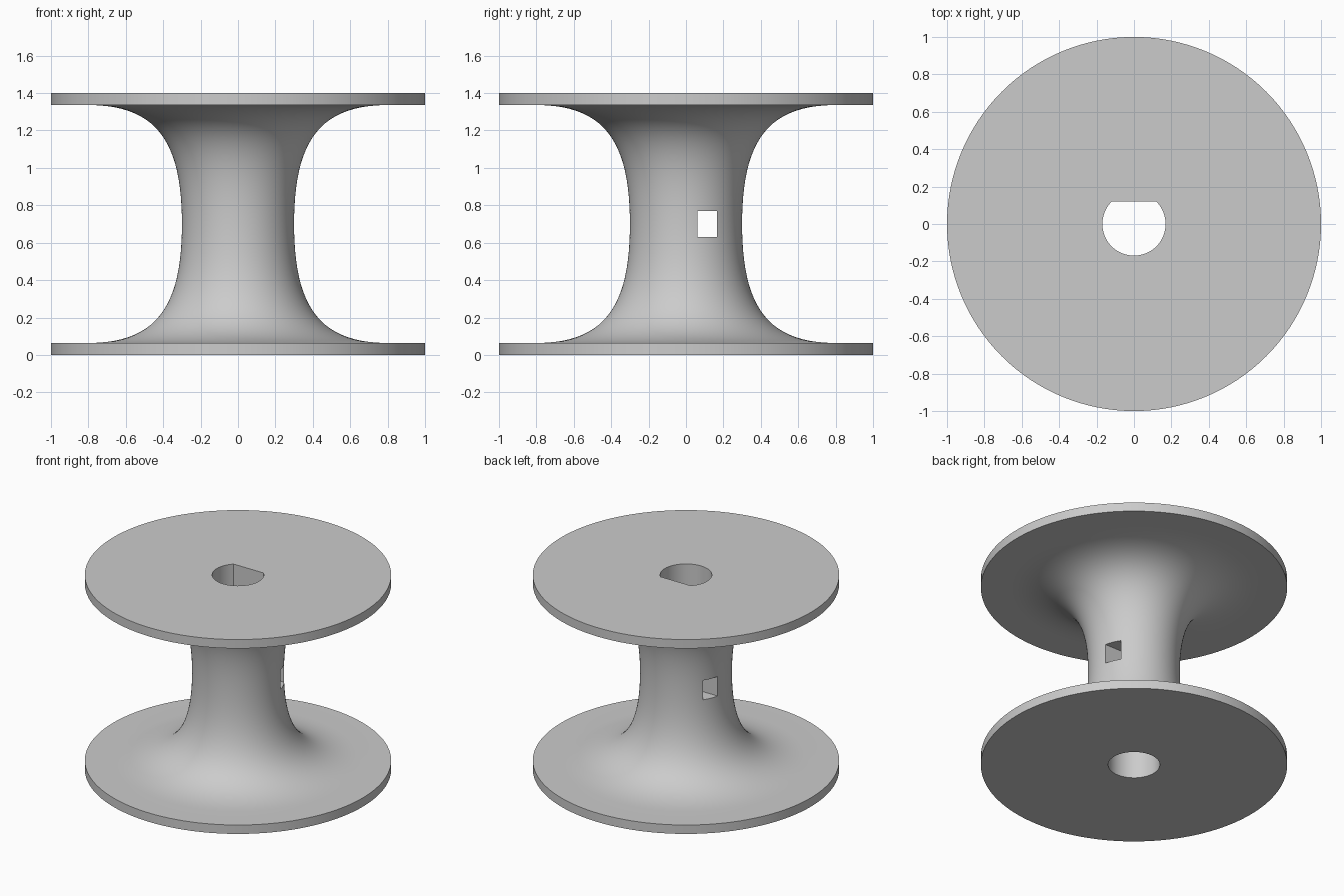
import bpy, bmesh, math
from mathutils import Vector
from mathutils.geometry import interpolate_bezier

if "Cube" in bpy.data.objects:
    bpy.data.objects.remove(bpy.data.objects["Cube"], do_unlink=True)

HEIGHT, RIM, BORE = 1.4, 0.064, 0.169
MID = HEIGHT / 2

grey = bpy.data.materials.new("plain grey")
grey.use_nodes = True
colour = (0.6, 0.6, 0.6, 1)
grey.diffuse_color = colour
grey.node_tree.nodes["Principled BSDF"].inputs["Base Color"].default_value = colour


def finish(name, bm):
    bmesh.ops.remove_doubles(bm, verts=bm.verts, dist=1e-5)
    bmesh.ops.recalc_face_normals(bm, faces=bm.faces)
    mesh = bpy.data.meshes.new(name)
    bm.to_mesh(mesh)
    bm.free()
    mesh.materials.append(grey)
    obj = bpy.data.objects.new(name, mesh)
    bpy.context.collection.objects.link(obj)
    return obj


def stack(name, rings, segments):
    """Solid of stacked rings (radius, z, highest y)."""
    bm = bmesh.new()
    loops = []
    for radius, z, limit in rings:
        loop = []
        for i in range(segments):
            a = math.tau * i / segments
            y = min(radius * math.sin(a), limit)
            loop.append(bm.verts.new((radius * math.cos(a), y, z)))
        loops.append(loop)
    for low, high in zip(loops, loops[1:]):
        for i in range(segments):
            j = (i + 1) % segments
            bm.faces.new((low[i], low[j], high[j], high[i]))
    bm.faces.new(loops[0][::-1])
    bm.faces.new(loops[-1])
    return finish(name, bm)


# Spool: two flanges joined by a flared waist
flare = interpolate_bezier(Vector((0.8, RIM)), Vector((0.42, RIM)),
                           Vector((0.3, 0.28)), Vector((0.3, MID)), 24)
lower = [(1, 0), (1, RIM)] + [(p.x, p.y) for p in flare]
upper = [(r, HEIGHT - z) for r, z in reversed(lower[:-1])]
spool = stack("spool", [(r, z, 2) for r, z in lower + upper], 128)

# Bore: round below, D-shaped above
flat = BORE * math.sin(math.pi / 4)
bore = stack("bore_cutter", [(BORE, -0.1, 1), (BORE, MID, 1),
                             (BORE, MID, flat), (BORE, HEIGHT + 0.1, flat)], 64)

# Slot through the waist from side to side
bm = bmesh.new()
bmesh.ops.create_cube(bm, size=1)
bmesh.ops.scale(bm, vec=(1.2, 0.104, 0.14), verts=bm.verts)
bmesh.ops.translate(bm, vec=(0, 0.114, MID), verts=bm.verts)
slot = finish("slot_cutter", bm)

# Cut both openings
bpy.ops.object.select_all(action='DESELECT')
bpy.context.view_layer.objects.active = spool
spool.select_set(True)
for cutter in (bore, slot):
    mod = spool.modifiers.new(cutter.name, 'BOOLEAN')
    mod.operation = 'DIFFERENCE'
    mod.solver = 'EXACT'
    mod.object = cutter
    bpy.ops.object.modifier_apply(modifier=mod.name)
    bpy.data.objects.remove(cutter, do_unlink=True)

bpy.ops.object.shade_smooth_by_angle(angle=math.radians(30))
